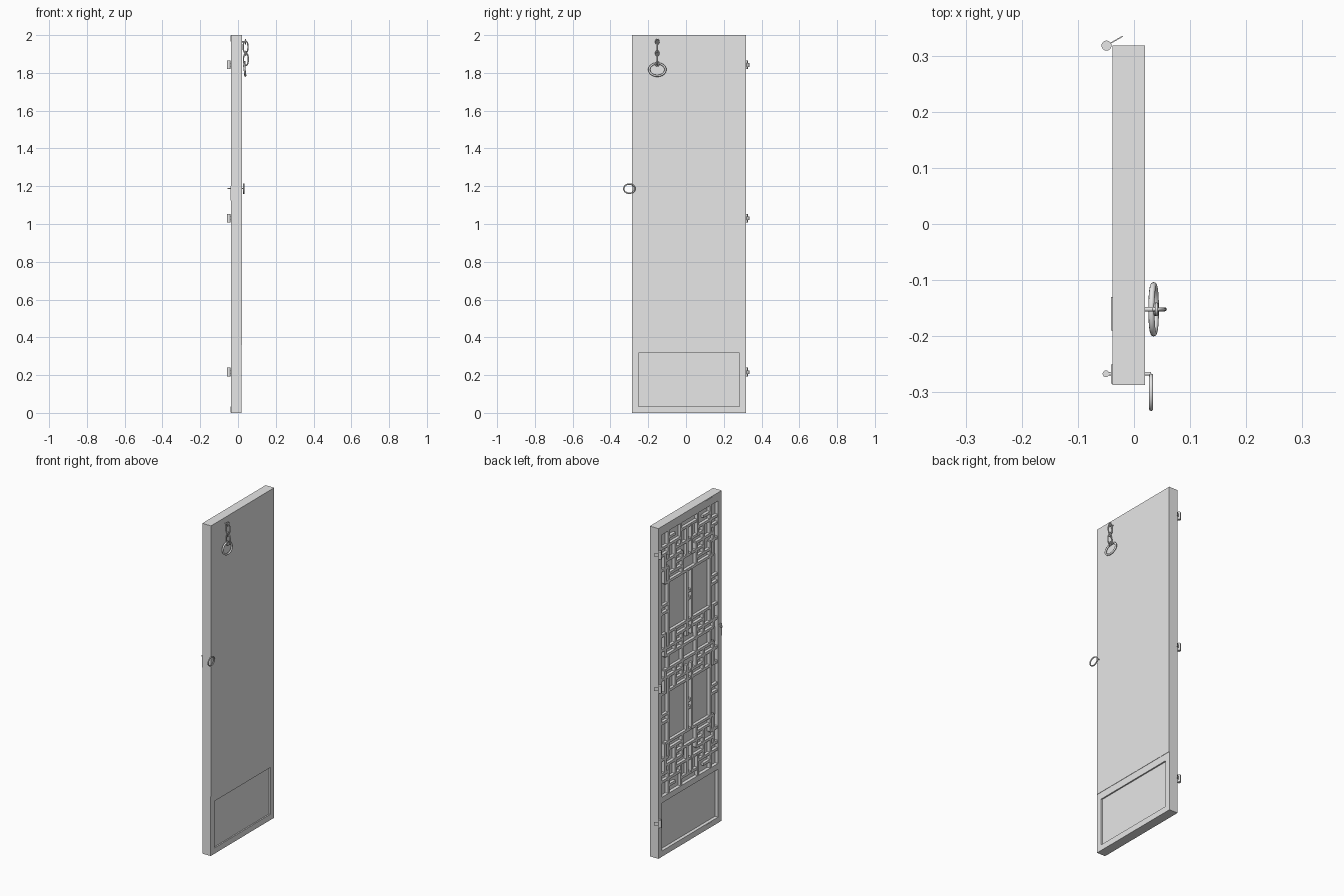
import bpy
import math
from mathutils import Vector

cube = bpy.data.objects.get("Cube")
if cube:
    bpy.data.objects.remove(cube, do_unlink=True)

grey = bpy.data.materials.new("plain grey")
grey.use_nodes = True
grey.diffuse_color = (0.8, 0.8, 0.8, 1)
grey.node_tree.nodes["Principled BSDF"].inputs["Base Color"].default_value = (0.8, 0.8, 0.8, 1)

BACK, FACE = -0.038, 0.02        # door thickness along x
MID_Y, MID_Z = 0.0155, 1.155     # lattice centre
HALF_W, HALF_H = 0.268, 0.795    # lattice opening
FLOOR = -0.018                   # recess floor


def box_mesh(name, boxes):
    """One object made of axis-aligned boxes given as (low corner, high corner)."""
    verts, faces = [], []
    for lo, hi in boxes:
        n = len(verts)
        for x in (lo[0], hi[0]):
            for y in (lo[1], hi[1]):
                for z in (lo[2], hi[2]):
                    verts.append((x, y, z))
        for f in ("0132", "4576", "0451", "2376", "0264", "1573"):
            faces.append([n + int(c) for c in f])
    me = bpy.data.meshes.new(name)
    me.from_pydata(verts, [], faces)
    ob = bpy.data.objects.new(name, me)
    bpy.context.collection.objects.link(ob)
    bpy.context.view_layer.objects.active = ob
    ob.select_set(True)
    bpy.ops.object.mode_set(mode='EDIT')
    bpy.ops.mesh.select_all(action='SELECT')
    bpy.ops.mesh.normals_make_consistent(inside=False)
    bpy.ops.object.mode_set(mode='OBJECT')
    ob.select_set(False)
    me.materials.append(grey)
    return ob


def rod(name, a, b, radius, sides=16):
    """Cylinder between two points."""
    a, b = Vector(a), Vector(b)
    bpy.ops.mesh.primitive_cylinder_add(vertices=sides, radius=radius,
                                        depth=(b - a).length, location=(a + b) / 2)
    ob = bpy.context.object
    ob.name = name
    ob.rotation_euler = (b - a).to_track_quat('Z', 'Y').to_euler()
    ob.data.materials.append(grey)
    bpy.ops.object.shade_smooth_by_angle()
    return ob


def ring(name, centre, width, height, thick, turn=0.0, tilt=0.0):
    """Upright oval ring in the yz plane, turned about z; sizes are centre-line radii."""
    cu = bpy.data.curves.new(name, 'CURVE')
    cu.dimensions = '3D'
    cu.bevel_depth = thick
    cu.bevel_resolution = 2
    sp = cu.splines.new('POLY')
    count = 32
    sp.points.add(count - 1)
    for i, p in enumerate(sp.points):
        t = math.tau * i / count
        p.co = (0, width * math.cos(t), height * math.sin(t), 1)
    sp.use_cyclic_u = True
    tmp = bpy.data.objects.new(name + "_path", cu)
    bpy.context.collection.objects.link(tmp)
    me = bpy.data.meshes.new_from_object(tmp)
    bpy.data.objects.remove(tmp)
    me.name = name
    ob = bpy.data.objects.new(name, me)
    bpy.context.collection.objects.link(ob)
    ob.location = centre
    ob.rotation_euler = (0, tilt, turn)
    me.materials.clear()
    me.materials.append(grey)
    me.shade_smooth()
    return ob


# Door slab with lattice recess, lower panels and a set-back foot
door = box_mesh("door_slab", [((BACK, -0.287, 0), (FACE, 0.318, 2))])
y0, y1 = MID_Y - HALF_W, MID_Y + HALF_W
cuts = [
    ((-0.1, y0, MID_Z - HALF_H), (FLOOR, y1, MID_Z + HALF_H)),
    ((-0.1, y0, 0.035), (FLOOR, y1, 0.325)),
    ((FACE - 0.002, -0.5, -0.1), (0.1, 0.5, 0.36)),
    ((FACE - 0.01, y0, 0.035), (0.1, y1, 0.318)),
]
for cut in cuts:
    cutter = box_mesh("cutter", [cut])
    cutter.hide_render = True
    mod = door.modifiers.new("cut", 'BOOLEAN')
    mod.operation = 'DIFFERENCE'
    mod.solver = 'EXACT'
    mod.object = cutter
    bpy.context.view_layer.objects.active = door
    bpy.ops.object.modifier_apply(modifier=mod.name)
    bpy.data.objects.remove(cutter)

# Lattice: one quarter in grid cells, mirrored across both axes
CU, CV = HALF_W / 6, HALF_H / 18
upright = [(.5, 4, 11), (4.5, 2, 13), (1.5, 0, 3), (3, 1, 4), (.5, 2, 4), (4.5, 0, 1),
           (1.5, 11, 14), (3, 12, 16), (.5, 13, 17), (1.8, 15, 18), (4.5, 14, 18),
           (5.2, 11, 15), (5.2, 1, 4)]
level = [(4, 0, 4.5), (11, 0, 5.2), (7, 4.5, 6), (8, 4.5, 6), (7, 0, .5), (8, 0, .5),
         (1, 0, 5.2), (2, 1.5, 6), (3, 0, 3), (4, 5, 6), (12, 1.5, 4.5), (13, 0, 3),
         (13, 4.5, 6), (14, 1.5, 5.2), (15, 0, 3), (15, 4.5, 6), (16, 1.8, 6), (17, 0, 1.8),
         (17, 3, 4.5)]
BAR = 0.008
bars = []


def bar(u0, u1, v0, v1, front):
    for su in (1, -1):
        for sv in (1, -1):
            ys = sorted((MID_Y + su * u0, MID_Y + su * u1))
            zs = sorted((MID_Z + sv * v0, MID_Z + sv * v1))
            bars.append(((front, ys[0], zs[0]), (FLOOR, ys[1], zs[1])))


for u, a, b in upright:
    bar(u * CU - BAR, u * CU + BAR, a * CV, b * CV, BACK + 0.002)
for v, a, b in level:
    bar(a * CU, b * CU, v * CV - BAR, v * CV + BAR, BACK + 0.0025)
box_mesh("lattice", bars)

# Hinges on the back edge: pin barrel plus angled leaf
for i, z in enumerate((0.215, 1.03, 1.842)):
    rod(f"hinge_barrel_{i}", (-0.049, 0.318, z - 0.022), (-0.049, 0.318, z + 0.024), 0.009)
    leaf = box_mesh(f"hinge_leaf_{i}", [((0, -0.001, -0.01), (0.033, 0.001, 0.01))])
    leaf.location = (-0.049, 0.318, z)
    leaf.rotation_euler.z = math.radians(30)

# Hanging chain with its end ring
CHAIN_Y = -0.152
rod("chain_staple", (0.015, CHAIN_Y, 1.965), (0.04, CHAIN_Y, 1.965), 0.004)
quarter = math.pi / 2
for i, (x, z) in enumerate(((0.04, 1.937), (0.042, 1.872))):
    ring(f"chain_link_{i}", (x, CHAIN_Y, z), 0.013, 0.032, 0.0035, quarter)
for i, (x, z) in enumerate(((0.04, 1.965), (0.041, 1.904), (0.038, 1.848))):
    ring(f"chain_joint_{i}", (x, CHAIN_Y, z), 0.009, 0.012, 0.003)
ring("chain_end_ring", (0.035, CHAIN_Y, 1.817), 0.043, 0.033, 0.0055, 0, -0.12)

# Pull ring, its pin and the eye on the other side
rod("pull_pin", (-0.046, -0.267, 1.187), (0.03, -0.267, 1.187), 0.003)
ring("pull_ring", (0.0305, -0.3, 1.187), 0.0295, 0.0245, 0.0038)
rod("pull_eye", (-0.05, -0.267, 1.184), (-0.05, -0.267, 1.19), 0.006)

# Lock plate and the small bolts at head and foot of the lattice side
box_mesh("lock_plate", [((-0.041, -0.284, 1.125), (-0.037, -0.25, 1.2))])
box_mesh("end_bolts", [((-0.041, -0.19, z), (-0.037, -0.13, z + 0.03)) for z in (0.003, 1.967)])
